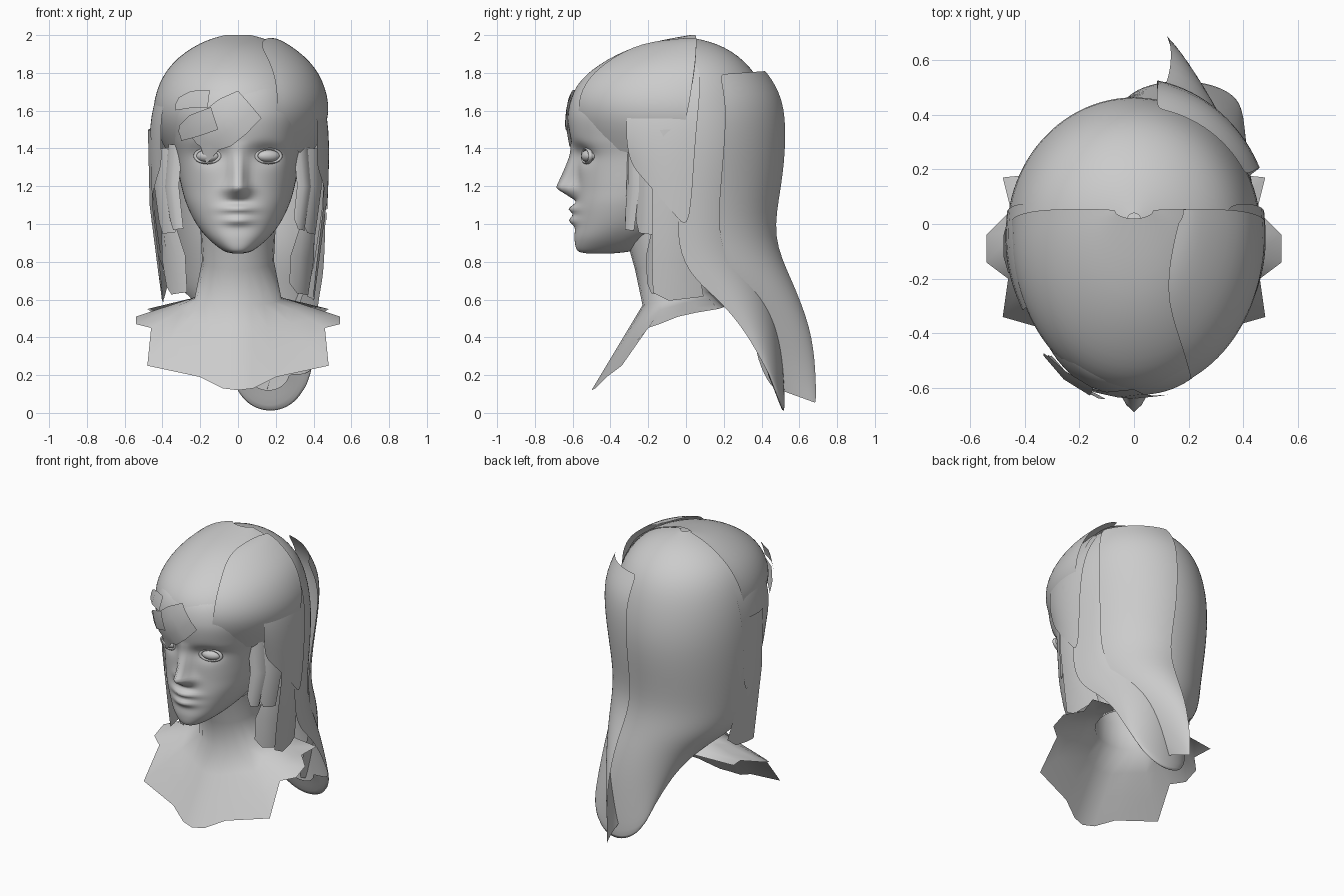
import bpy, bmesh, math
from mathutils import Vector

cube = bpy.data.objects.get("Cube")
if cube:
    bpy.data.objects.remove(cube)

clay = bpy.data.materials.new("clay grey")
clay.use_nodes = True
GREY = (0.6, 0.6, 0.6, 1)
clay.diffuse_color = GREY
for node in clay.node_tree.nodes:
    if node.type == 'BSDF_PRINCIPLED':
        node.inputs["Base Color"].default_value = GREY


def sheet(name, rows, closed=False, caps=False, subdiv=0):
    """Skin a list of equally long rows of points."""
    bm = bmesh.new()
    grid = [[bm.verts.new(p) for p in row] for row in rows]
    n = len(rows[0])
    for a, b in zip(grid, grid[1:]):
        for i in range(n if closed else n - 1):
            j = (i + 1) % n
            bm.faces.new((a[i], a[j], b[j], b[i]))
    if caps:
        bm.faces.new(grid[0])
        bm.faces.new(grid[-1])
    bmesh.ops.recalc_face_normals(bm, faces=bm.faces)
    mesh = bpy.data.meshes.new(name)
    bm.to_mesh(mesh)
    bm.free()
    obj = bpy.data.objects.new(name, mesh)
    bpy.context.collection.objects.link(obj)
    return finish(obj, subdiv)


def finish(obj, subdiv=0):
    obj.data.materials.append(clay)
    obj.data.shade_smooth()
    if subdiv:
        mod = obj.modifiers.new("Smooth", 'SUBSURF')
        mod.levels = mod.render_levels = subdiv
    return obj


def blend(keys, t):
    """Catmull-Rom interpolation through rows of numbers, t in 0..1."""
    s = t * (len(keys) - 1)
    i = min(int(s), len(keys) - 2)
    f = s - i
    k = [keys[max(0, min(len(keys) - 1, i + d))] for d in (-1, 0, 1, 2)]
    return [b + 0.5 * f * (c - a + f * (2 * a - 5 * b + 4 * c - d + f * (3 * (b - c) + d - a)))
            for a, b, c, d in zip(*k)]


def bump(v, width):
    return math.exp(-(v / width) ** 2)


def relief(x, z):
    """Forward push of nose, lips and eye sockets."""
    if z > 1.19:
        nose = max(0, min(1, (1.44 - z) / 0.25)) * 0.115
    else:
        nose = max(0, (z - 1.12) / 0.07) * 0.115
    width = 0.04 + 0.02 * bump(z - 1.17, 0.05)
    push = nose * bump(x, width)
    push += 0.04 * bump(z - 1.08, 0.024) * bump(x, 0.085)
    push += 0.035 * bump(z - 1.02, 0.026) * bump(x, 0.075)
    push -= 0.035 * bump(abs(x) - 0.15, 0.075) * bump(z - 1.37, 0.05)
    return push


def power(v, e):
    return math.copysign(abs(v) ** e, v)


# Head: height, half width, front y, back y
head_keys = [
    (0.845, 0.03, -0.53, -0.38), (0.86, 0.08, -0.575, -0.28), (0.92, 0.155, -0.59, -0.15),
    (1.0, 0.22, -0.585, 0.0), (1.1, 0.27, -0.58, 0.1), (1.2, 0.3, -0.575, 0.2),
    (1.35, 0.33, -0.58, 0.3), (1.45, 0.355, -0.61, 0.34), (1.58, 0.38, -0.625, 0.37),
    (1.7, 0.36, -0.59, 0.36), (1.78, 0.32, -0.5, 0.3), (1.86, 0.24, -0.37, 0.2),
    (1.91, 0.15, -0.23, 0.1), (1.94, 0.05, -0.1, 0.0)]
head_rows = []
for r in range(111):
    z, rx, yf, yb = blend(head_keys, r / 110)
    row = []
    for c in range(96):
        a = math.tau * c / 96
        x = rx * power(math.sin(a), 0.87)
        y = (yf + yb) / 2 - (yb - yf) / 2 * power(math.cos(a), 0.87)
        if math.cos(a) > 0:
            y -= relief(x, z)
        row.append((x, y, z))
    head_rows.append(row)
head = sheet("head", head_rows, closed=True, caps=True)

# Eyes and lids
for side, word in ((1, "left"), (-1, "right")):
    bpy.ops.mesh.primitive_uv_sphere_add(segments=24, ring_count=12, location=(side * 0.16, -0.513, 1.36))
    eye = bpy.context.object
    eye.name = word + "_eye"
    eye.scale = (0.066, 0.04, 0.034)
    eye.rotation_euler.z = side * 0.3
    finish(eye)
    bpy.ops.mesh.primitive_torus_add(major_radius=0.068, minor_radius=0.012, major_segments=24,
                                     minor_segments=8, location=(side * 0.16, -0.525, 1.36))
    lid = bpy.context.object
    lid.name = word + "_eyelids"
    lid.scale = (1, 0.55, 1)
    lid.rotation_euler = (math.pi / 2, 0, side * 0.3)
    finish(lid)

# Neck flowing into an open chest and shoulder sheet
rim = [(0, -0.5, 0.12), (0.08, -0.48, 0.13), (0.2, -0.42, 0.19), (0.48, -0.34, 0.25),
       (0.46, -0.2, 0.45), (0.54, -0.14, 0.47), (0.54, -0.04, 0.51), (0.45, 0.05, 0.53),
       (0.48, 0.17, 0.55), (0.2, 0.2, 0.56), (0, 0.2, 0.57)]
rim += [(-x, y, z) for x, y, z in rim[-2:0:-1]]
rim = [Vector(p) for p in rim]


def neck_ring(rx, ry, cy, zf, zb):
    ring = []
    for i in range(len(rim)):
        a = math.tau * i / len(rim)
        ring.append(Vector((rx * math.sin(a), cy - ry * math.cos(a),
                            (zf + zb) / 2 + (zf - zb) / 2 * math.cos(a))))
    return ring


base = neck_ring(0.23, 0.18, -0.05, 0.57, 0.64)
bust = [neck_ring(0.2, 0.19, -0.12, 0.9, 1.1), neck_ring(0.19, 0.18, -0.09, 0.76, 0.85), base]
bust += [[p.lerp(q, f) for p, q in zip(base, rim)] for f in (0.33, 0.67, 1)]
sheet("neck_and_shoulders", bust, closed=True)


# Hair shells: rows of centre x, half width, side y, middle y, side z, middle z
def shell(name, rows, start, end, steps=12):
    out = []
    for cx, rx, y0, ym, z0, zm in rows:
        row = []
        for i in range(steps + 1):
            a = math.radians(start + (end - start) * i / steps)
            c = math.cos(a)
            row.append((cx + rx * math.sin(a), y0 + (ym - y0) * c, z0 + (zm - z0) * c))
        out.append(row)
    return sheet(name, out, subdiv=2)


# Back hair narrowing into a scooped tail
shell("hair_back", [
    (0, 0.03, 0, 0.04, 1.985, 1.985), (0, 0.2, 0, 0.2, 1.95, 1.95), (0, 0.36, -0.01, 0.36, 1.85, 1.83),
    (0, 0.44, -0.02, 0.44, 1.69, 1.66), (0, 0.475, -0.03, 0.48, 1.45, 1.4),
    (0, 0.465, -0.04, 0.45, 1.15, 1.15), (0.01, 0.45, -0.05, 0.42, 0.88, 0.93),
    (0.03, 0.42, 0.03, 0.44, 0.72, 0.77), (0.09, 0.34, 0.15, 0.47, 0.62, 0.62),
    (0.14, 0.27, 0.29, 0.5, 0.47, 0.43), (0.17, 0.23, 0.4, 0.52, 0.28, 0.18),
    (0.175, 0.21, 0.44, 0.53, 0.2, -0.06), (0.16, 0.11, 0.43, 0.47, 0.21, 0.12)], -90, 90)

# Outer layer that gathers into a thin fin behind the tail
shell("hair_back_outer_layer", [
    (0, 0.45, 0, 0.43, 1.78, 1.81), (0, 0.51, 0, 0.525, 1.62, 1.67), (0, 0.5, -0.03, 0.54, 1.4, 1.45),
    (0, 0.465, -0.05, 0.515, 1.15, 1.2), (0.02, 0.43, -0.04, 0.46, 0.93, 0.93),
    (0.08, 0.33, 0.05, 0.57, 0.72, 0.7), (0.1, 0.2, 0.13, 0.67, 0.48, 0.45),
    (0.1, 0.12, 0.16, 0.695, 0.3, 0.23), (0.11, 0.05, 0.28, 0.695, 0.2, 0.05)], 10, 66)

# Front hair running flush into the forehead
front = [(0, 0.2, 0.03, -0.27, 1.965, 1.95), (0, 0.36, 0.01, -0.47, 1.855, 1.845),
         (0, 0.44, -0.02, -0.59, 1.71, 1.74), (0, 0.465, -0.05, -0.635, 1.53, 1.6),
         (0, 0.33, -0.12, -0.57, 1.32, 1.43)]
shell("hair_front", [(0, 0.07, 0.05, 0.02, 2.0, 2.0)] + front, -95, 95, 18)

# Raised layer beyond the parting
shell("hair_parting_layer", [(0.15, 0.03, 0.05, 0.0, 1.985, 1.985)]
      + [(cx + 0.02, rx + 0.01, y0, ym, z0 + 0.012, zm + 0.012) for cx, rx, y0, ym, z0, zm in front],
      24, 95)

# Side panels hanging past the cheeks
panel = [(0, 0.33, 0, -0.43, 1.84, 1.82), (0, 0.445, -0.02, -0.57, 1.69, 1.73),
         (0, 0.48, -0.05, -0.6, 1.45, 1.55), (0, 0.46, -0.06, -0.54, 1.05, 1.6)]
shell("left_hair_panel", [(0.012, *row[1:]) for row in panel], 60, 100, 5)
shell("right_hair_panel", panel, -100, -60, 5)


# Hair locks: ribbons turned away from the axis at depth cy; points of x, y, z, width
def lock(name, points, side=1, cy=-0.08):
    pts = [(Vector((side * x, y, z)), w) for x, y, z, w in points]
    rows = []
    for i, (p, w) in enumerate(pts):
        along = pts[min(i + 1, len(pts) - 1)][0] - pts[max(i - 1, 0)][0]
        out = Vector((p.x, p.y - cy, 0)).normalized()
        across = out.cross(along).normalized()
        rows.append([p + across * w * u + out * 0.02 * (1 - 4 * u * u) for u in (-0.5, -0.2, 0.2, 0.5)])
    rows[-1][0] = rows[-1][0].lerp(rows[-2][0], 0.25)
    return sheet(name, rows)


for side, word in ((1, "left"), (-1, "right")):
    lock(word + "_temple_lock", [(0.33, -0.28, 1.42, 0.1), (0.35, -0.28, 1.2, 0.1), (0.32, -0.3, 0.97, 0.08)], side, 0.1)
    lock(word + "_cheek_lock", [(0.4, -0.2, 1.4, 0.14), (0.4, -0.21, 1.2, 0.14), (0.37, -0.22, 0.95, 0.12)], side, 0.1)
    lock(word + "_side_curtain", [(0.46, -0.08, 1.5, 0.2), (0.45, -0.07, 1.1, 0.22),
                                  (0.41, -0.06, 0.8, 0.24), (0.38, -0.04, 0.6, 0.27)], side)
    lock(word + "_lower_lock", [(0.38, -0.12, 1.05, 0.1), (0.34, -0.14, 0.82, 0.19), (0.32, -0.15, 0.63, 0.15)], side, 0.15)

# Swept fringe and tufts, laid onto the forehead
fringe = [("fringe", [(0.06, -0.62, 1.64, 0.2), (-0.03, -0.63, 1.57, 0.24), (-0.12, -0.62, 1.5, 0.24),
                      (-0.19, -0.6, 1.43, 0.2), (-0.24, -0.58, 1.38, 0.12)], 0.015),
          ("fringe_upper_tuft", [(-0.15, -0.6, 1.66, 0.1), (-0.25, -0.55, 1.66, 0.1), (-0.33, -0.47, 1.63, 0.06)], 0.035),
          ("fringe_lower_tuft", [(-0.12, -0.62, 1.56, 0.12), (-0.23, -0.57, 1.52, 0.12), (-0.32, -0.48, 1.47, 0.07)], 0.03)]
for name, points, lift in fringe:
    wrap = lock(name, points).modifiers.new("Lay on head", 'SHRINKWRAP')
    wrap.target = head
    wrap.wrap_mode = 'OUTSIDE_SURFACE'
    wrap.offset = lift
